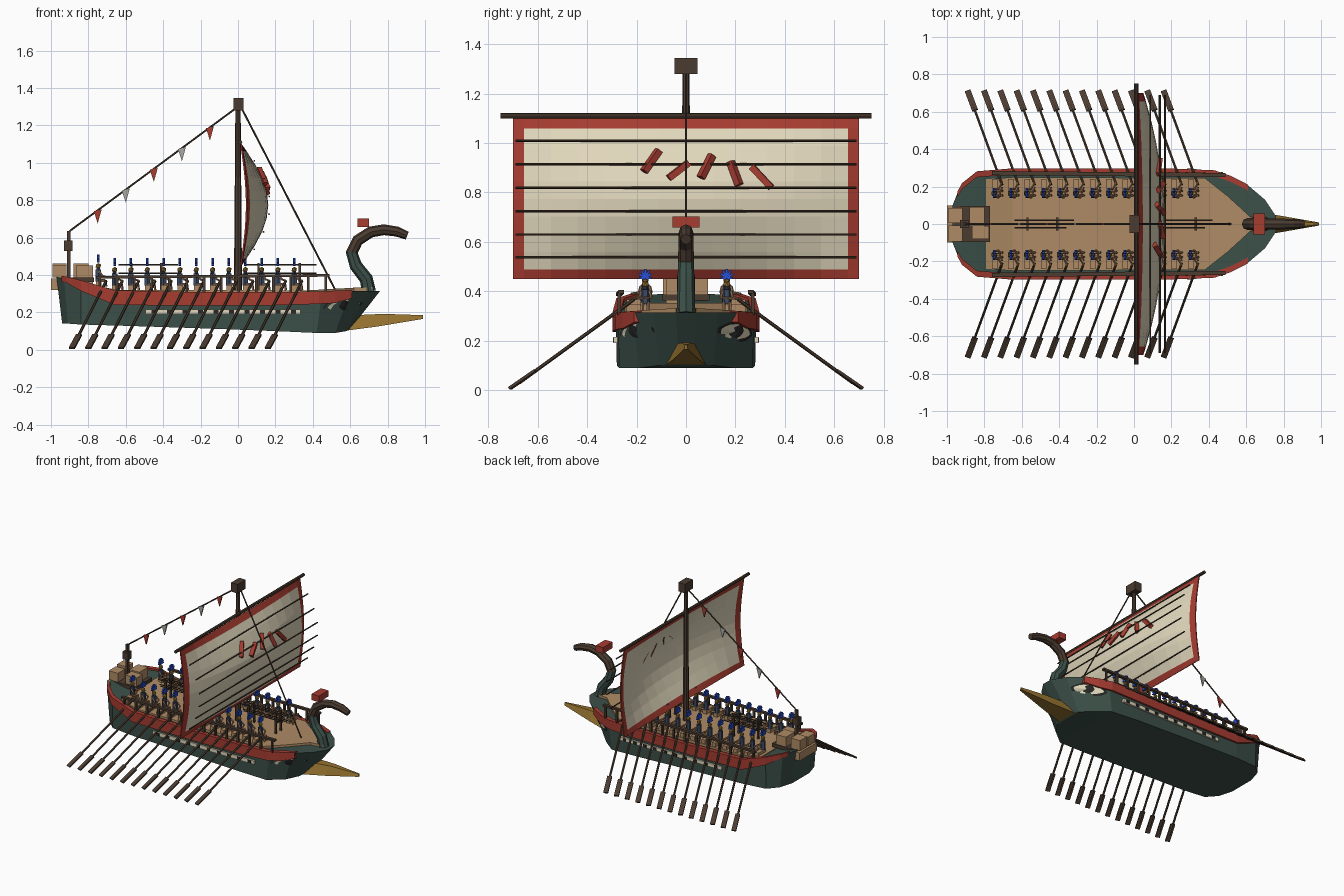
import bpy, bmesh, math
from mathutils import Vector, Matrix

if "Cube" in bpy.data.objects:
    bpy.data.objects.remove(bpy.data.objects["Cube"])

COL = dict(green=(.045, .08, .065), red=(.38, .045, .03), tan=(.43, .26, .13), brown=(.07, .045, .03),
           cream=(.75, .68, .5), gold=(.3, .17, .03), blue=(.02, .08, .65), steel=(.045, .07, .13),
           dark=(.02, .02, .02), skin=(.36, .2, .1), grey=(.4, .39, .36))
MAT = {}
for k, c in COL.items():
    MAT[k] = bpy.data.materials.new(k)
    MAT[k].diffuse_color = (*c, 1)


def finish(name, bm, *mats):
    bmesh.ops.recalc_face_normals(bm, faces=bm.faces)
    me = bpy.data.meshes.new(name)
    bm.to_mesh(me)
    bm.free()
    for m in mats:
        me.materials.append(MAT[m])
    ob = bpy.data.objects.new(name, me)
    bpy.context.collection.objects.link(ob)
    return ob


def paint(bm, verts, mi):
    for f in {f for v in verts for f in v.link_faces}:
        f.material_index = mi


def box(bm, c, s, mi=0):
    m = Matrix.Translation(c) @ Matrix.Diagonal((*s, 1))
    paint(bm, bmesh.ops.create_cube(bm, size=1, matrix=m)['verts'], mi)


def beam(bm, p, q, w, h=None, mi=0, n=8):
    """Round rod of radius w, or a w x h plank, from p to q."""
    p, q = Vector(p), Vector(q)
    d = q - p
    m = Matrix.Translation((p + q) / 2) @ d.to_track_quat('Z', 'Y').to_matrix().to_4x4()
    if h is None:
        r = bmesh.ops.create_cone(bm, cap_ends=True, segments=n, radius1=w, radius2=w, depth=d.length, matrix=m)
    else:
        r = bmesh.ops.create_cube(bm, size=1, matrix=m @ Matrix.Diagonal((w, h, d.length, 1)))
    paint(bm, r['verts'], mi)


def loft(bm, rings, mi=0):
    vs = [[bm.verts.new(p) for p in r] for r in rings]
    n = len(vs[0])
    fs = [bm.faces.new((a[i], a[(i + 1) % n], b[(i + 1) % n], b[i])) for a, b in zip(vs, vs[1:]) for i in range(n)]
    fs += [bm.faces.new(vs[0]), bm.faces.new(vs[-1])]
    for f in fs:
        f.material_index = mi


def lerp(x, pts):
    for (a, u), (b, v) in zip(pts, pts[1:]):
        if x <= b:
            return u + (v - u) * max(0, (x - a) / (b - a))
    return pts[-1][1]


# hull stations: x bottom, x top, half width bottom, half width top, z bottom, z top
ST = [(-.94, -.97, .10, .10, .14, .39), (-.91, -.93, .20, .20, .14, .38), (-.84, -.84, .265, .27, .135, .36),
      (-.66, -.66, .28, .285, .13, .31), (-.2, -.2, .28, .285, .115, .30), (.2, .2, .28, .285, .10, .30),
      (.42, .45, .27, .275, .09, .305), (.52, .60, .19, .215, .09, .315), (.58, .70, .11, .13, .10, .315),
      (.60, .76, .03, .04, .11, .315)]
bm = bmesh.new()
loft(bm, [[(a, -c, e), (b, -d, f), (b, d, f), (a, c, e)] for a, b, c, d, e, f in ST])
finish('hull', bm, 'green')


def side(x, z):
    t = (z - .1) / .21
    return lerp(x, [(s[0], s[2]) for s in ST]) * (1 - t) + lerp(x, [(s[1], s[3]) for s in ST]) * t


# deck planking
bm = bmesh.new()
loft(bm, [[(x, -w, z - .03), (x, -w, z), (x, w, z), (x, w, z - .03)] for x, w, z in
          [(-.79, .24, .352), (-.65, .25, .32), (.38, .245, .318), (.5, .15, .325), (.62, .04, .332), (.72, .03, .335)]])
finish('deck', bm, 'tan')

# side bands, oar port strips, eyes, rails
for s, tag in ((-1, 'right'), (1, 'left')):
    bm = bmesh.new()
    rings = []
    for x, lo, hi in [(-.945, .365, .395), (-.92, .36, .392), (-.84, .315, .372), (-.66, .24, .318),
                      (-.2, .235, .308), (.2, .238, .308), (.43, .245, .312), (.52, .25, .316), (.61, .275, .32)]:
        y = side(x, .3)
        rings.append([(x, s * (y - .02), lo), (x, s * (y + .012), lo), (x, s * (y + .012), hi), (x, s * (y - .02), hi)])
    loft(bm, rings)
    finish('wale_band_' + tag, bm, 'red')

    bm = bmesh.new()
    box(bm, (-.08, s * .28, .203), (.83, .026, .026))
    for i in range(10):
        box(bm, (-.45 + i * .083, s * .282, .203), (.026, .028, .02), 1)
    finish('oar_port_strip_' + tag, bm, 'cream', 'dark')

    bm = bmesh.new()
    for mi, off, cx, rx, rz in ((1, .008, .56, .105, .042), (0, .014, .565, .085, .03), (1, .02, .57, .03, .026)):
        vs = []
        for i in range(14):
            a = i * math.tau / 14
            x = cx + rx * math.cos(a)
            z = .237 + rz * math.sin(a) * abs(math.sin(a)) ** .4 + .12 * (x - cx)
            vs.append(bm.verts.new((x, s * (side(x, z) + off), z)))
        c = bm.verts.new((cx, s * (side(cx, .237) + off + .004), .237))
        for i in range(14):
            bm.faces.new((vs[i], vs[(i + 1) % 14], c)).material_index = mi
    finish('bow_eye_' + tag, bm, 'cream', 'dark')

    bm = bmesh.new()
    beam(bm, (-.76, s * .272, .388), (.49, s * .262, .398), .022, .014)
    for i in range(14):
        box(bm, (-.74 + i * .093, s * .27, .35), (.014, .014, .09))
    finish('side_rail_' + tag, bm, 'brown')

# ram
bm = bmesh.new()
loft(bm, [[(x, -w, b), (x, -w * .85, b + .3 * (t - b)), (x + k, -w * .45, t), (x + k, w * .45, t),
           (x, w * .85, b + .3 * (t - b)), (x, w, b)] for x, k, w, b, t in
          [(.56, .06, .085, .10, .185), (.75, .03, .05, .125, .192), (.99, 0, .008, .165, .185)]])
finish('ram', bm, 'gold')

# curled prow
path = [(.70, .31, .038), (.685, .38, .036), (.63, .45, .034), (.608, .52, .032), (.64, .585, .031),
        (.71, .63, .03), (.78, .642, .029), (.85, .632, .027), (.905, .61, .022)]
rings = []
for i, (x, z, r) in enumerate(path):
    a, b = path[max(i - 1, 0)], path[min(i + 1, len(path) - 1)]
    d = Vector((b[0] - a[0], 0, b[1] - a[1])).normalized()
    nrm = Vector((-d.z, 0, d.x))
    rings.append([Vector((x, 0, z)) + r * (math.cos(k * math.pi / 4) * nrm + Vector((0, math.sin(k * math.pi / 4), 0)))
                  for k in range(8)])
bm = bmesh.new()
loft(bm, rings[:4])
loft(bm, rings[3:], 1)
finish('curled_prow', bm, 'green', 'brown')
bm = bmesh.new()
box(bm, (.67, 0, .68), (.06, .11, .045))
finish('prow_crest_block', bm, 'red')

# mast, yard, sail
bm = bmesh.new()
loft(bm, [[(r * math.cos(k * math.pi / 4), r * math.sin(k * math.pi / 4), z) for k in range(8)]
          for z, r in ((.3, .022), (1.3, .014))])
box(bm, (.003, 0, 1.312), (.054, .094, .066))
beam(bm, (.012, -.75, 1.11), (.012, .75, 1.11), .011)
finish('mast_and_yard', bm, 'brown')


def belly(y, z):
    return .02 + math.sin(math.pi * (z - .45) / .65) * (.03 + .112 * (1 - (y / .7) ** 2))


ys = [-.7] + [-.655 + 1.31 * i / 12 for i in range(13)] + [.7]
zs = [.45, .488] + [.488 + .572 * i / 8 for i in range(1, 8)] + [1.06, 1.10]
bm = bmesh.new()
g = [[bm.verts.new((belly(y, z), y, z)) for y in ys] for z in zs]
for j in range(len(zs) - 1):
    for i in range(len(ys) - 1):
        f = bm.faces.new((g[j][i], g[j][i + 1], g[j + 1][i + 1], g[j + 1][i]))
        f.material_index = int(j in (0, len(zs) - 2) or i in (0, len(ys) - 2))
sail = finish('sail', bm, 'cream', 'red')
sail.modifiers.new('thickness', 'SOLIDIFY').thickness = .008
bm = bmesh.new()
for z in (1.01, .915, .82, .725, .63, .537):
    beam(bm, (belly(0, z) + .008, -.69, z), (belly(0, z) + .008, .69, z), .005, n=6)
finish('sail_battens', bm, 'brown')
bm = bmesh.new()
for a, b, c, d in ((-.17, .885, -.11, .97), (-.07, .858, .01, .92), (.06, .86, .105, .95),
                   (.18, .925, .215, .83), (.265, .905, .345, .82)):
    beam(bm, (belly(a, b) + .008, a, b), (belly(c, d) + .008, c, d), .026, .026)
finish('sail_painted_stripes', bm, 'red')

# rigging, stern post and pennants
bm = bmesh.new()
beam(bm, (0, 0, 1.3), (-.9, 0, .635), .005, n=6)
beam(bm, (.02, 0, 1.29), (.52, 0, .32), .005, n=6)
box(bm, (-.905, 0, .5), (.02, .02, .27))
box(bm, (-.908, 0, .556), (.045, .045, .055))
finish('rigging_and_stern_post', bm, 'brown')
bm = bmesh.new()
for i in range(5):
    x = -.15 - .15 * i
    z = 1.3 + x * .739
    loft(bm, [[(x - .021, y, z - .005), (x + .021, y, z + .005), (x, y, z - .07)] for y in (-.005, .005)], i % 2)
finish('pennants', bm, 'red', 'grey')

# stern crates and platform
bm = bmesh.new()
for c, d in (((-.965, 0, .35), (.07, .2, .06)), ((-.955, .045, .425), (.075, .08, .075)),
             ((-.955, -.05, .42), (.075, .085, .065)), ((-.84, .04, .41), (.08, .1, .1)), ((-.82, -.045, .4), (.09, .07, .1))):
    box(bm, c, d)
box(bm, (-.87, 0, .375), (.2, .19, .025), 1)
finish('stern_crates', bm, 'tan', 'brown')

# spear racks along the centreline
bm = bmesh.new()
for x0, x1 in ((-.62, -.36), (.06, .38)):
    for x in (x0 + .05, x1 - .05):
        for y in (-.03, .03):
            box(bm, (x, y, .39), (.012, .012, .15))
        box(bm, (x, 0, .395), (.012, .06, .01))
    for k in range(6):
        y, z = -.02 + .02 * (k % 3), .41 + .045 * (k // 3)
        beam(bm, (x0 - .02 * (k % 2), y, z), (x1 + .02 * (k % 3), y, z), .004, n=6)
finish('spear_racks', bm, 'brown')

# rowers, benches and oars: one mesh per side, repeated along the hull
for s, tag in ((-1, 'right'), (1, 'left')):
    oar = bmesh.new()
    beam(oar, (.03, s * .21, .368), (-.14, s * .674, .031), .0075, n=6)
    beam(oar, (-.115, s * .608, .08), (-.154, s * .712, .008), .032, .011)
    oar = finish('oar_' + tag, oar, 'brown')
    r, y = bmesh.new(), s * .165
    box(r, (-.01, s * .195, .332), (.03, .09, .03), 3)
    beam(r, (-.012, y, .345), (-.012, y, .408), .017, n=6)
    bmesh.ops.create_icosphere(r, subdivisions=1, radius=.012, matrix=Matrix.Translation((-.012, y, .415)))
    hv = bmesh.ops.create_icosphere(r, subdivisions=1, radius=.016, matrix=Matrix.Translation((-.012, y, .428)))
    paint(r, hv['verts'], 1)
    for k in range(7):
        a = math.radians(-15 + 35 * k)
        beam(r, (-.012, y, .452), (-.012, y + .026 * math.cos(a), .462 + .028 * math.sin(a)), .013, .009, 2)
    for e in (-1, 1):
        beam(r, (-.012, y + e * .018, .4), (.012, y + e * .024, .375), .006, mi=4, n=5)
        beam(r, (.012, y + e * .024, .375), (.03, s * .21 + e * .012, .37), .005, mi=4, n=5)
        beam(r, (-.01, y + e * .01, .35), (.025, y + e * .012, .35), .008, mi=4, n=5)
        beam(r, (.025, y + e * .012, .352), (.03, y + e * .012, .318), .007, mi=4, n=5)
    r = finish('rower_' + tag, r, 'steel', 'gold', 'blue', 'tan', 'skin')
    for i in range(13):
        x = -.735 + i * .0873
        for ob in (oar, r):
            o = ob if i == 0 else ob.copy()
            if i:
                bpy.context.collection.objects.link(o)
            o.location = (x, 0, .02 if ob is r and i == 0 else 0)

for m in bpy.data.materials:
    if m.users and not m.is_grease_pencil:
        m.use_nodes = True
        m.node_tree.nodes["Principled BSDF"].inputs["Base Color"].default_value = m.diffuse_color
